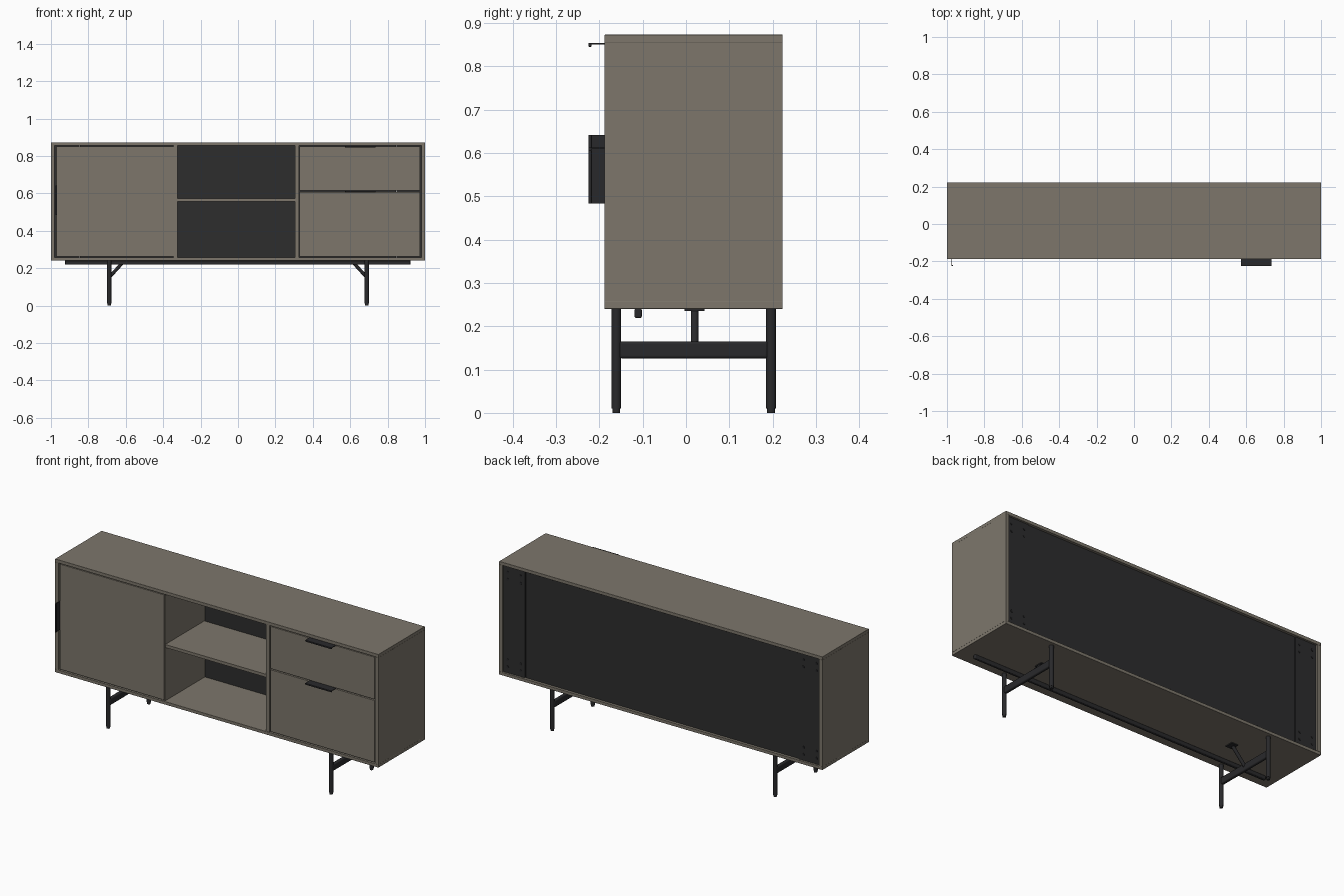
import bpy, math
from mathutils import Vector

if "Cube" in bpy.data.objects:
    bpy.data.objects.remove(bpy.data.objects["Cube"])


def material(name, rgb):
    m = bpy.data.materials.new(name)
    m.diffuse_color = (*rgb, 1)
    m.use_nodes = True
    m.node_tree.nodes["Principled BSDF"].inputs["Base Color"].default_value = m.diffuse_color
    return m


WOOD = material("grey brown wood", (0.205, 0.183, 0.148))
METAL = material("black metal", (0.022, 0.022, 0.024))
BACK = material("dark back board", (0.026, 0.026, 0.027))


def box(name, x, y, z, mat, bevel=0.0):
    """Box from (min, max) pairs."""
    bpy.ops.mesh.primitive_cube_add(size=1, location=[(a + b) / 2 for a, b in (x, y, z)])
    o = bpy.context.object
    o.name = name
    o.scale = [b - a for a, b in (x, y, z)]
    bpy.ops.object.transform_apply(location=False, rotation=False, scale=True)
    o.data.materials.append(mat)
    if bevel:
        m = o.modifiers.new("bevel", "BEVEL")
        m.width = bevel
        m.segments = 3
        bpy.ops.object.shade_smooth_by_angle()
    return o


def rod(name, p, q, r, mat, sides=24):
    """Round bar between two points."""
    p, q = Vector(p), Vector(q)
    bpy.ops.mesh.primitive_cylinder_add(vertices=sides, radius=r, depth=(q - p).length,
                                        location=(p + q) / 2)
    o = bpy.context.object
    o.name = name
    o.rotation_euler = (q - p).to_track_quat("Z", "Y").to_euler()
    o.data.materials.append(mat)
    bpy.ops.object.shade_smooth_by_angle()
    return o


F, B = -0.188, 0.223          # front and back of the case
Z0, Z1 = 0.257, 0.855         # inside floor and ceiling

# Case
box("top_panel", (-1, 1), (F, B), (Z1, 0.873), WOOD, 0.001)
box("bottom_panel", (-1, 1), (F, B), (0.24, Z0), WOOD, 0.001)
for s, side in ((-1, "left"), (1, "right")):
    box(side + "_side_panel", sorted((s * 0.98, s)), (F, B), (Z0, Z1), WOOD)
box("left_divider", (-0.345, -0.324), (-0.182, 0.172), (Z0, Z1), WOOD)
box("right_divider", (0.304, 0.325), (-0.186, 0.172), (Z0, Z1), WOOD)
box("middle_shelf", (-0.324, 0.304), (-0.18, 0.165), (0.555, 0.572), WOOD)

# Back board with end strips and screws
box("back_board", (-0.845, 0.845), (0.17, 0.208), (Z0, Z1), BACK)
for s, side in ((-1, "left"), (1, "right")):
    box(side + "_back_strip", sorted((s * 0.848, s * 0.98)), (0.19, 0.212), (Z0, Z1), BACK)
    for x in (0.875, 0.955):
        for z in (0.29, 0.33, 0.78, 0.82):
            rod(side + "_strip_screw", (s * x, 0.21, z), (s * x, 0.215, z), 0.007, METAL, 12)

# Door and drawer fronts
box("door", (-0.972, -0.328), (-0.185, -0.167), (0.262, 0.850), WOOD, 0.001)
box("upper_drawer_front", (0.329, 0.973), (-0.185, -0.167), (0.614, 0.850), WOOD, 0.001)
box("lower_drawer_front", (0.329, 0.973), (-0.185, -0.167), (0.262, 0.608), WOOD, 0.001)

# Thin tab handles with a folded lip
for name, z in (("upper", 0.852), ("lower", 0.611)):
    box(name + "_drawer_handle", (0.573, 0.735), (-0.225, -0.167), (z - 0.0015, z + 0.0015), METAL)
    box(name + "_drawer_handle_lip", (0.573, 0.735), (-0.225, -0.218), (z - 0.007, z + 0.0015),
        METAL, 0.002)
box("door_handle", (-0.9755, -0.9725), (-0.225, -0.167), (0.483, 0.642), METAL)
box("door_handle_lip", (-0.9755, -0.967), (-0.225, -0.218), (0.483, 0.642), METAL, 0.002)

# Leg frames
for s, side in ((-1, "left"), (1, "right")):
    x = s * 0.689
    for y, end in ((-0.161, "front"), (0.196, "back")):
        rod(f"{side}_{end}_leg", (x, y, 0.01), (x, y, 0.24), 0.0115, METAL)
        rod(f"{side}_{end}_foot", (x, y, 0), (x, y, 0.012), 0.009, METAL)
    box(side + "_crossbar", (x - 0.009, x + 0.009), (-0.155, 0.19), (0.126, 0.165), METAL, 0.006)
    rod(side + "_brace", (x, 0.02, 0.15), (s * 0.61, 0.02, 0.237), 0.009, METAL)
    box(side + "_brace_plate", (s * 0.605 - 0.02, s * 0.605 + 0.02), (-0.003, 0.043),
        (0.235, 0.241), METAL)

# Long stiffening rail under the case
box("under_rail", (-0.925, 0.922), (-0.119, -0.102), (0.219, 0.241), METAL, 0.004)
